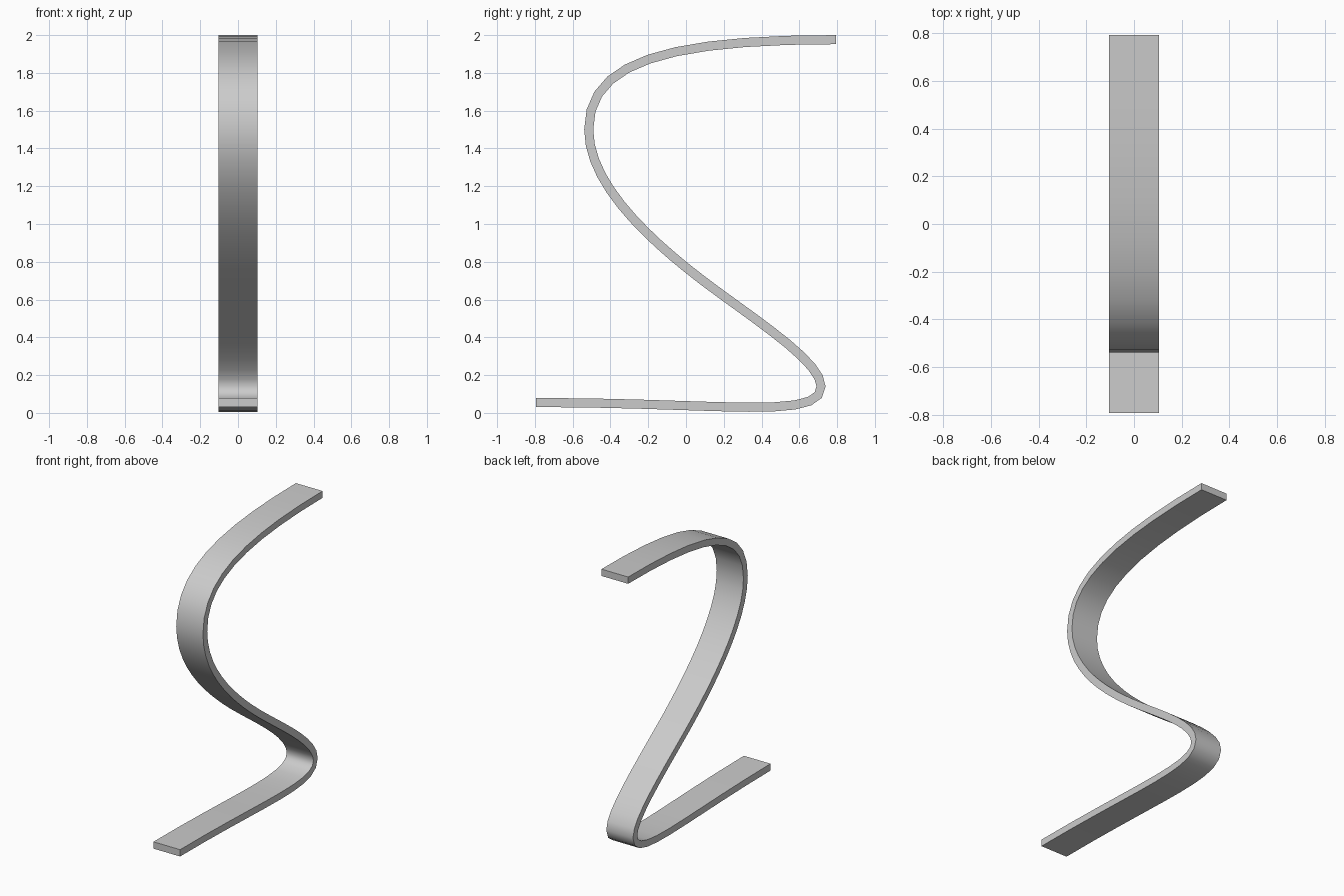
import bpy, bmesh, math
from mathutils import Vector
from mathutils.geometry import interpolate_bezier

cube = bpy.data.objects.get("Cube")
if cube:
    bpy.data.objects.remove(cube)

WIDTH, THICK, STEPS = 0.208, 0.048, 10

# Single grey material
grey = bpy.data.materials.new("plain_grey")
grey.use_nodes = True
colour = (0.6, 0.6, 0.6, 1)
grey.diffuse_color = colour
grey.node_tree.nodes["Principled BSDF"].inputs["Base Color"].default_value = colour

# Centre line in (y, z): knot, handle, handle, knot for each stretch
stretches = [
    ((-0.793, 0.055), (0.2, 0.055), (0.715, -0.04), (0.715, 0.14)),
    ((0.715, 0.14), (0.715, 0.29), (0.27, 0.55), (0, 0.77)),
    ((0, 0.77), (-0.235, 0.96), (-0.515, 1.23), (-0.515, 1.5)),
    ((-0.515, 1.5), (-0.515, 1.86), (-0.1, 1.976), (0.793, 1.976)),
]
path = []
for pts in stretches:
    pts = [Vector((0, y, z)) for y, z in pts]
    path += interpolate_bezier(*pts, STEPS + 1)[bool(path):]

# Sweep a rectangular section along the centre line
bm = bmesh.new()
rings = []
for i, p in enumerate(path):
    tangent = (path[min(i + 1, len(path) - 1)] - path[max(i - 1, 0)]).normalized()
    if i in (0, len(path) - 1):
        tangent = Vector((0, 1, 0))
    side = Vector((WIDTH / 2, 0, 0))
    normal = side.normalized().cross(tangent) * THICK / 2
    rings.append([bm.verts.new(p + a * side + b * normal)
                  for a, b in ((-1, -1), (1, -1), (1, 1), (-1, 1))])
for a, b in zip(rings, rings[1:]):
    for k in range(4):
        n = (k + 1) % 4
        bm.faces.new((a[k], a[n], b[n], b[k]))
bm.faces.new(rings[0])
bm.faces.new(rings[-1])
bmesh.ops.recalc_face_normals(bm, faces=bm.faces)

mesh = bpy.data.meshes.new("curved_strip")
bm.to_mesh(mesh)
bm.free()
mesh.materials.append(grey)
strip = bpy.data.objects.new("curved_strip", mesh)
bpy.context.collection.objects.link(strip)

# Smooth along the bend, crisp at the long edges
bpy.context.view_layer.objects.active = strip
strip.select_set(True)
bpy.ops.object.shade_smooth_by_angle(angle=math.radians(40))
